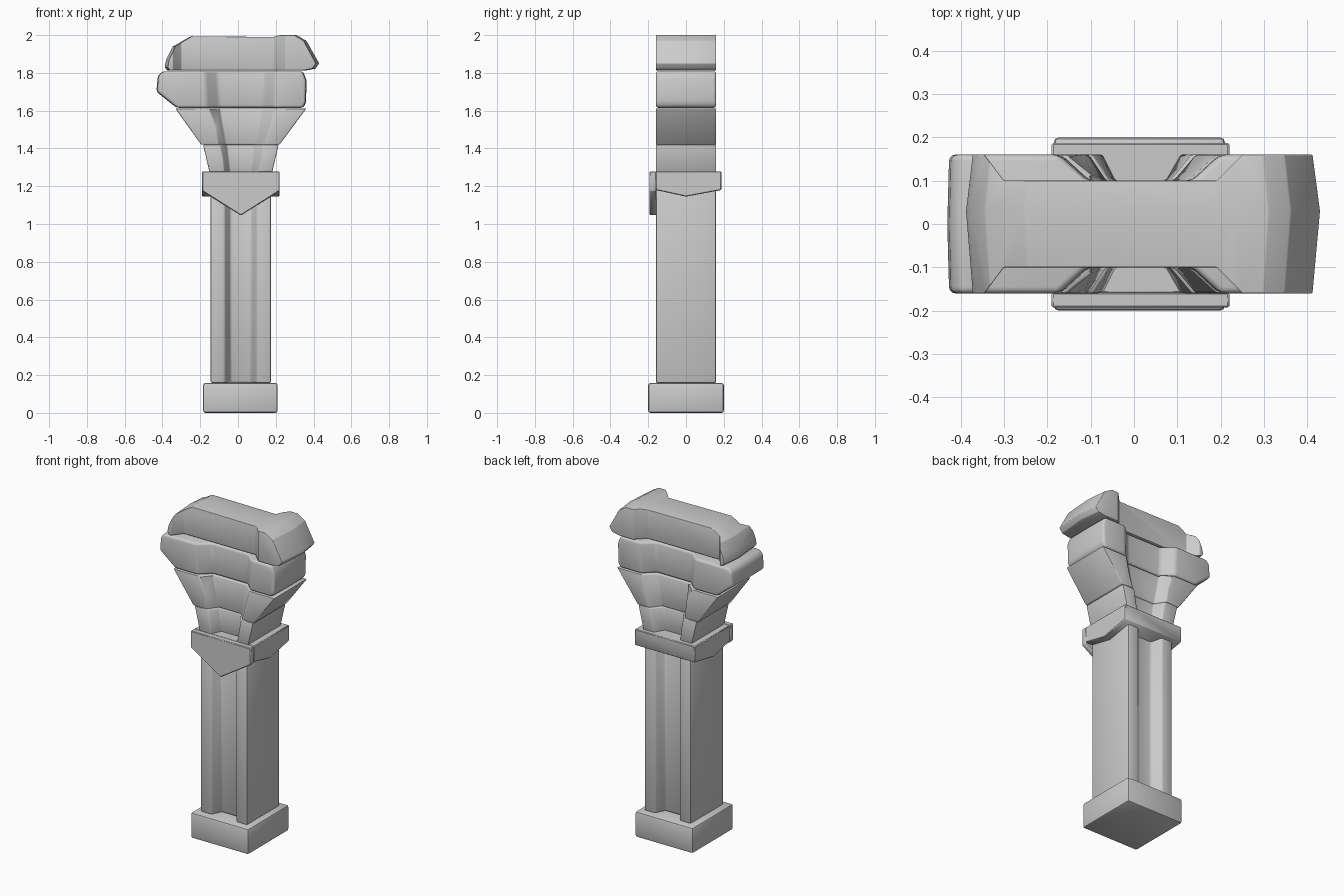
import bpy, bmesh, math

if "Cube" in bpy.data.objects:
    bpy.data.objects.remove(bpy.data.objects["Cube"])

CX = 0.015  # axis of the column


def mesh_object(name, rings):
    """Skin a stack of equal-length point rings into a closed solid."""
    bm = bmesh.new()
    rows = [[bm.verts.new(p) for p in ring] for ring in rings]
    n = len(rows[0])
    for a, b in zip(rows, rows[1:]):
        for i in range(n):
            j = (i + 1) % n
            bm.faces.new((a[i], a[j], b[j], b[i]))
    bm.faces.new(rows[0])
    bm.faces.new(rows[-1])
    bmesh.ops.recalc_face_normals(bm, faces=bm.faces)
    me = bpy.data.meshes.new(name)
    bm.to_mesh(me)
    bm.free()
    ob = bpy.data.objects.new(name, me)
    bpy.context.collection.objects.link(ob)
    return ob


def activate(ob):
    bpy.ops.object.select_all(action='DESELECT')
    ob.select_set(True)
    bpy.context.view_layer.objects.active = ob


def finish(ob, width, segments=2):
    """Round the edges and smooth the shading."""
    activate(ob)
    m = ob.modifiers.new("bevel", 'BEVEL')
    m.width, m.segments = width, segments
    m.limit_method, m.angle_limit = 'ANGLE', math.radians(25)
    bpy.ops.object.modifier_apply(modifier=m.name)
    bpy.ops.object.shade_smooth_by_angle(angle=math.radians(40))


def groove(ob, z0, z1, low, high):
    """Cut a flared channel into front and back.
    low / high: (outer left, inner left, inner right, outer right)."""
    for s in (-1, 1):
        rings = []
        for z, (ol, il, ir, orr) in ((z0, low), (z1, high)):
            # carry the slanted walls on past the surface
            rings.append([(2 * ol - il, s * 0.22, z), (il, s * 0.10, z),
                          (ir, s * 0.10, z), (2 * orr - ir, s * 0.22, z)])
        cutter = mesh_object("groove_cutter", rings)
        cutter.hide_render = True
        activate(ob)
        m = ob.modifiers.new("groove", 'BOOLEAN')
        m.operation, m.solver, m.object = 'DIFFERENCE', 'EXACT', cutter
        bpy.ops.object.modifier_apply(modifier=m.name)
        bpy.data.objects.remove(cutter)


def slab(name, profile, slices=((-0.16, 1), (0.16, 1))):
    """Extrude an (x, z) profile along y, scaling x per slice."""
    return mesh_object(name, [[(x * k, y, z) for x, z in profile] for y, k in slices])


# foot block
base = slab("base", [(-0.185, 0), (0.21, 0), (0.21, 0.158), (-0.185, 0.158)],
            ((-0.2, 1), (0.2, 1)))
finish(base, 0.012)

# grooved shaft
narrow = (-0.07, -0.04, 0.07, 0.10)
shaft = slab("shaft", [(-0.145, 0.158), (0.175, 0.158), (0.175, 1.2), (-0.145, 1.2)])
groove(shaft, 0.1, 1.3, narrow, narrow)
finish(shaft, 0.01)

# collar with a shallow point on each side
collar_profile = [(-0.16, 1.18), (0, 1.145), (0.187, 1.18), (0.187, 1.278), (-0.16, 1.278)]
collar = mesh_object("collar", [[(x, y, z) for y, z in collar_profile]
                                for x in (-0.19, 0.22)])
finish(collar, 0.004, 1)

# pointed plate on the collar front
plate = slab("collar_front_plate", [(-0.19, 1.278), (-0.19, 1.175), (CX, 1.045),
                                    (0.22, 1.175), (0.22, 1.278)],
             ((-0.193, 1), (-0.158, 1)))
finish(plate, 0.004, 1)

# flaring neck blocks
mid = (-0.10, -0.06, 0.085, 0.135)
wide = (-0.165, -0.10, 0.13, 0.195)
lower_neck = slab("lower_neck", [(-0.15, 1.27), (0.18, 1.27), (0.215, 1.42), (-0.185, 1.42)])
groove(lower_neck, 1.25, 1.44, narrow, mid)
finish(lower_neck, 0.005)

upper_neck = slab("upper_neck", [(-0.195, 1.42), (0.22, 1.42), (0.362, 1.612), (-0.332, 1.612)])
groove(upper_neck, 1.40, 1.63, mid, wide)
finish(upper_neck, 0.006)

# two irregular cap stones
lower_cap = slab("lower_cap", [(-0.325, 1.615), (0.345, 1.615), (0.36, 1.64), (0.363, 1.76),
                               (0.345, 1.808), (-0.40, 1.808), (-0.425, 1.785), (-0.432, 1.70)],
                 ((-0.16, 0.99), (0, 1), (0.16, 0.99)))
groove(lower_cap, 1.58, 1.84, wide, (-0.175, -0.11, 0.135, 0.20))
finish(lower_cap, 0.018, 3)

upper_cap = slab("upper_cap", [(-0.375, 1.813), (0.36, 1.813), (0.41, 1.822), (0.43, 1.85),
                               (0.362, 1.97), (0.31, 2.0), (0.23, 2.0), (0.19, 1.99),
                               (-0.25, 1.994), (-0.345, 1.94), (-0.38, 1.87), (-0.388, 1.83)],
                 ((-0.16, 0.96), (0.03, 1), (0.16, 0.96)))
groove(upper_cap, 1.78, 2.04, (-0.345, -0.30, 0.19, 0.25), (-0.345, -0.30, 0.19, 0.25))
finish(upper_cap, 0.018, 3)
